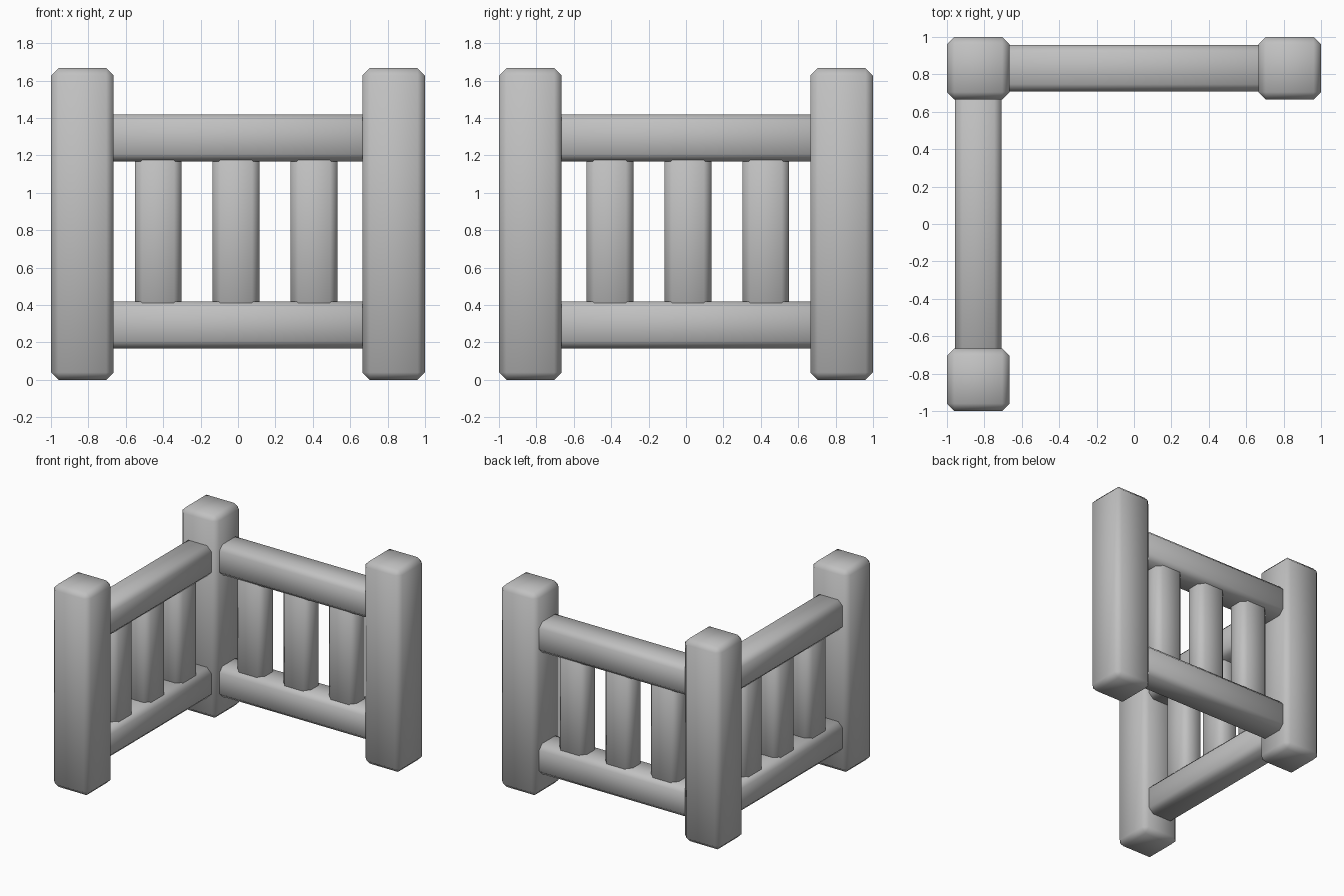
import bpy
import bmesh
from mathutils import Matrix, Vector

cube = bpy.data.objects.get("Cube")
if cube:
    bpy.data.objects.remove(cube, do_unlink=True)

# One plain grey for the whole fence
GREY = (0.53, 0.53, 0.53, 1)
grey = bpy.data.materials.new("plain_grey")
grey.use_nodes = True
grey.diffuse_color = GREY
grey.node_tree.nodes["Principled BSDF"].inputs["Base Color"].default_value = GREY

POST, HEIGHT, BAR, SLIM, CHAMFER = 0.335, 1.667, 0.25, 0.183, 0.04
EDGE = 1 - POST / 2          # post centre line


def beam(name, centre, size):
    """Chamfered, smooth shaded box."""
    bm = bmesh.new()
    bmesh.ops.create_cube(bm, size=1, matrix=Matrix.Diagonal((*size, 1)))
    bmesh.ops.bevel(bm, geom=bm.edges[:], offset=CHAMFER, segments=1,
                    affect='EDGES', clamp_overlap=True)
    for face in bm.faces:
        face.smooth = True
    mesh = bpy.data.meshes.new(name)
    bm.to_mesh(mesh)
    bm.free()
    mesh.materials.append(grey)
    obj = bpy.data.objects.new(name, mesh)
    obj.location = Vector(centre)
    bpy.context.collection.objects.link(obj)


# Posts: one at the corner, one at the end of each run
for name, x, y in (("corner_post", -EDGE, EDGE),
                   ("back_end_post", EDGE, EDGE),
                   ("side_end_post", -EDGE, -EDGE)):
    beam(name, (x, y, HEIGHT / 2), (POST, POST, HEIGHT))

LOW, HIGH = 0.293, 1.293     # rail centre heights

# Rails and slimmer balusters of the back run (along x) and side run (along y)
for run in ("back", "side"):
    along_x = run == "back"

    def place(t, z):
        return (t, EDGE, z) if along_x else (-EDGE, -t, z)

    def sized(length, depth, height):
        return (length, depth, height) if along_x else (depth, length, height)

    for label, z in (("bottom", LOW), ("top", HIGH)):
        beam(f"{run}_{label}_rail", place(0, z),
             sized(2 * EDGE - 0.1, BAR, BAR))
    for i in range(3):
        t = -0.01 + (i - 1) * 0.417
        beam(f"{run}_baluster_{i + 1}", place(t, (LOW + HIGH) / 2),
             sized(BAR, SLIM, HIGH - LOW))
